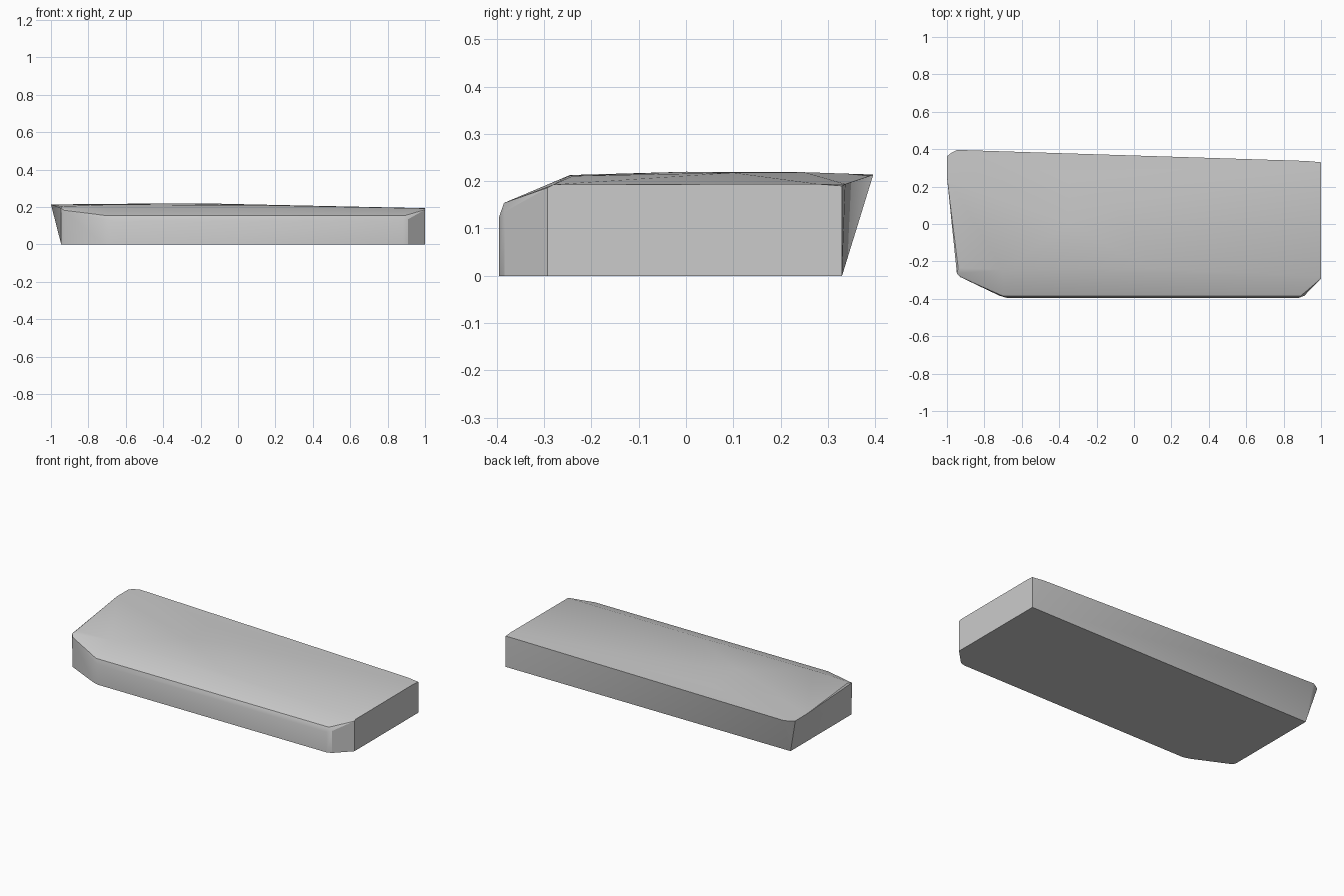
import bpy, bmesh, math

# Footprint outline, counter-clockwise from the left front corner
base = [(-0.945, -0.265), (-0.93, -0.283), (-0.72, -0.383), (-0.68, -0.395),
        (0.88, -0.395), (0.91, -0.384), (1, -0.293), (1, 0.33), (-0.945, 0.33)]

# Upper edge of the vertical front wall
wall_top = [(-0.947, -0.265, 0.195), (-0.93, -0.283, 0.183), (-0.72, -0.383, 0.135),
            (-0.68, -0.395, 0.125), (0.88, -0.395, 0.125), (0.91, -0.384, 0.135),
            (1, -0.293, 0.186)]

# Front chamfer, from its lower edge to its ridge
chamfer = [(-0.7, -0.385, 0.154), (0.89, -0.385, 0.154),
           (-0.94, -0.235, 0.204), (-0.7, -0.245, 0.213), (0.1, -0.24, 0.211),
           (1, -0.28, 0.193)]

# Slightly domed top and the overhanging back left corner
top = [(-0.35, 0, 0.22), (-0.1, 0.1, 0.218), (-0.35, 0.25, 0.219),
       (-1, 0.25, 0.214), (-1, 0.362, 0.214), (-0.975, 0.382, 0.214),
       (-0.945, 0.396, 0.214), (0.92, 0.337, 0.194), (1, 0.33, 0.19),
       (1, 0.28, 0.194)]

points = [(x, y, 0) for x, y in base] + wall_top + chamfer + top

# Wrap the profiles into one solid slab
bm = bmesh.new()
for p in points:
    bm.verts.new(p)
hull = bmesh.ops.convex_hull(bm, input=bm.verts)
loose = [v for v in bm.verts if not v.link_faces]
bmesh.ops.delete(bm, geom=loose, context='VERTS')
bmesh.ops.dissolve_limit(bm, angle_limit=math.radians(0.5),
                         verts=bm.verts, edges=bm.edges)
bmesh.ops.recalc_face_normals(bm, faces=bm.faces)

mesh = bpy.data.meshes.new("slab")
bm.to_mesh(mesh)
bm.free()
slab = bpy.data.objects.new("slab", mesh)
bpy.context.collection.objects.link(slab)

# Smooth the small rounded corners, keep the main edges sharp
bpy.context.view_layer.objects.active = slab
slab.select_set(True)
bpy.ops.object.shade_smooth_by_angle(angle=math.radians(25))
